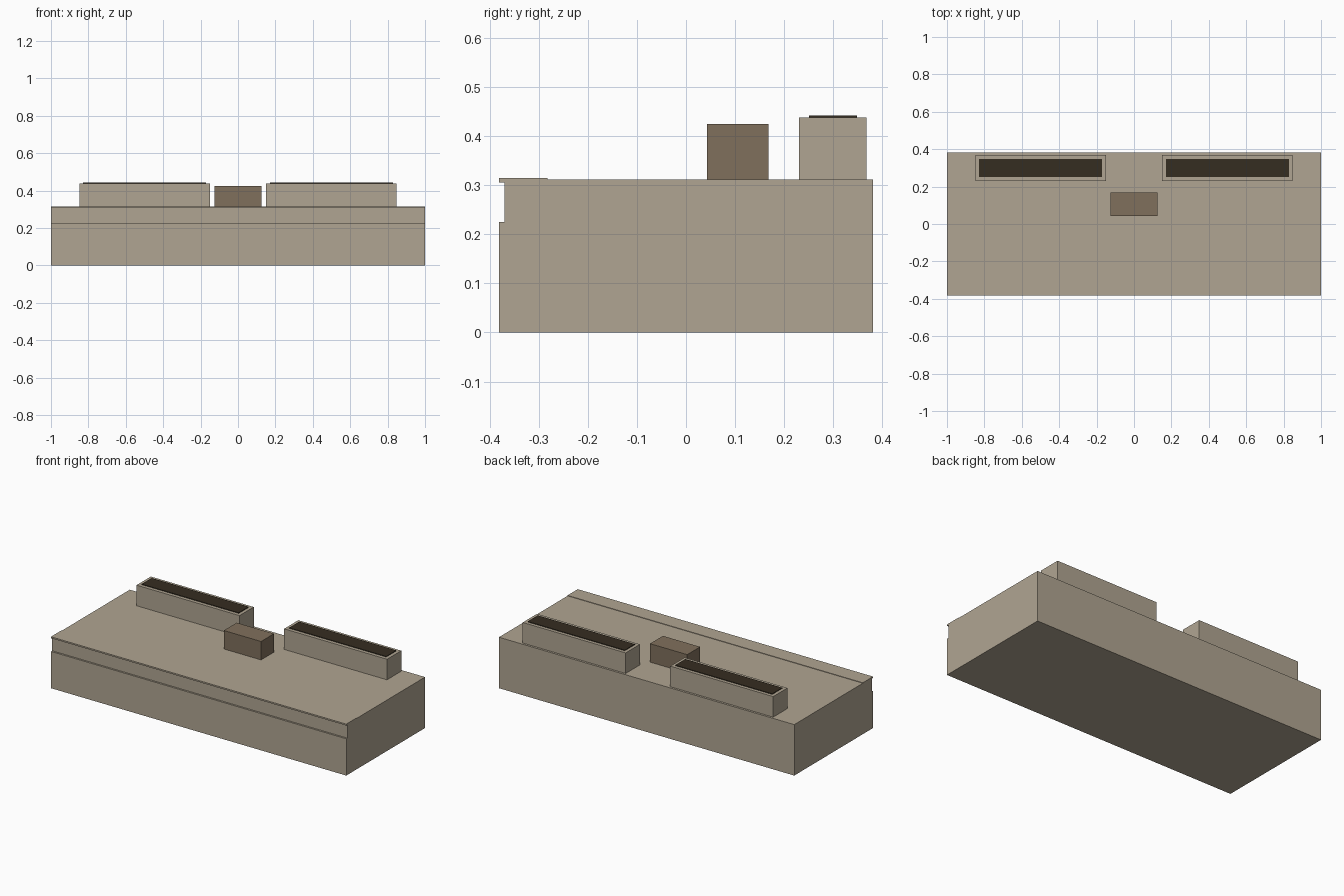
import bpy
import bmesh

cube = bpy.data.objects.get("Cube")
if cube:
    bpy.data.objects.remove(cube, do_unlink=True)


def material(name, rgb):
    m = bpy.data.materials.new(name)
    m.use_nodes = True
    colour = (*rgb, 1)
    m.diffuse_color = colour
    bsdf = next(n for n in m.node_tree.nodes if n.type == 'BSDF_PRINCIPLED')
    bsdf.inputs["Base Color"].default_value = colour
    return m


def extrude_profile(name, profile, x0, x1, mat):
    """Extrude a y-z outline along x."""
    bm = bmesh.new()
    face = bm.faces.new([bm.verts.new((x0, y, z)) for y, z in profile])
    ext = bmesh.ops.extrude_face_region(bm, geom=[face])
    moved = [v for v in ext["geom"] if isinstance(v, bmesh.types.BMVert)]
    bmesh.ops.translate(bm, verts=moved, vec=(x1 - x0, 0, 0))
    bmesh.ops.recalc_face_normals(bm, faces=bm.faces)
    mesh = bpy.data.meshes.new(name)
    bm.to_mesh(mesh)
    bm.free()
    mesh.materials.append(mat)
    obj = bpy.data.objects.new(name, mesh)
    bpy.context.collection.objects.link(obj)
    return obj


def box(name, x, y, z, mat):
    outline = [(y[0], z[0]), (y[1], z[0]), (y[1], z[1]), (y[0], z[1])]
    return extrude_profile(name, outline, *x, mat)


stone = material("warm stone", (0.434, 0.376, 0.287))
brown = material("dull brown", (0.216, 0.162, 0.107))
soil = material("dark soil", (0.036, 0.026, 0.015))

FRONT, BACK, ROOF = -0.381, 0.381, 0.312

# Main block with a recessed front band and a slim raised lip
extrude_profile("main_block", [
    (FRONT, 0), (BACK, 0), (BACK, ROOF), (-0.282, ROOF), (-0.282, 0.315),
    (FRONT, 0.315), (FRONT, 0.306), (-0.37, 0.306), (-0.37, 0.225),
    (FRONT, 0.225)], -1, 1, stone)

# Central block
box("centre_block", (-0.126, 0.126), (0.043, 0.168), (ROOF, 0.425), brown)

# Pair of long troughs with dark tops
for side, s in (("left", 1), ("right", -1)):
    span = sorted((s * 0.151, s * 0.848))
    box(side + "_trough", span, (0.23, 0.368), (ROOF, 0.438), stone)
    inner = (span[0] + 0.02, span[1] - 0.02)
    box(side + "_trough_fill", inner, (0.251, 0.348), (0.438, 0.442), soil)
